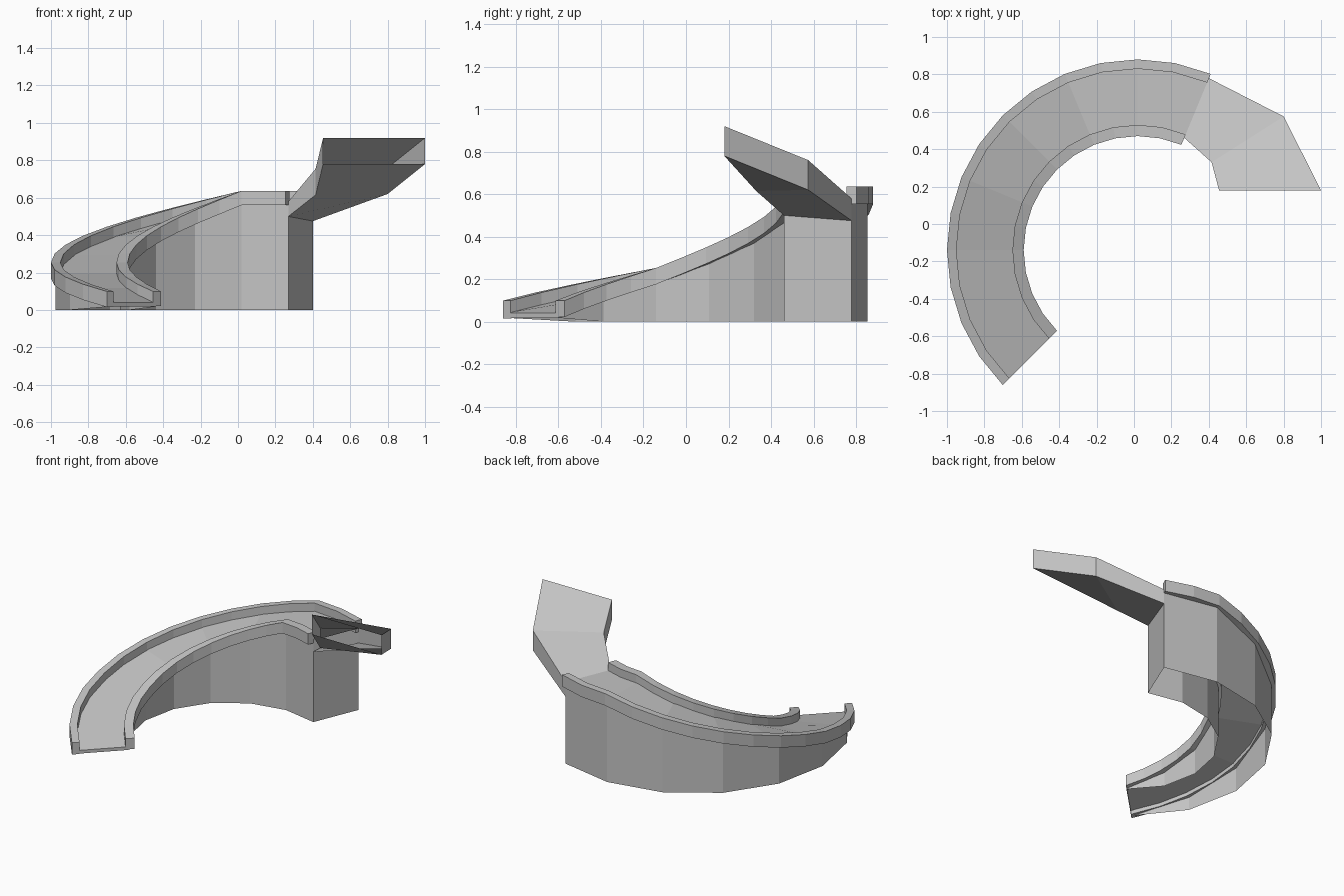
import bpy, bmesh
from math import radians, sin, cos

if "Cube" in bpy.data.objects:
    bpy.data.objects.remove(bpy.data.objects["Cube"], do_unlink=True)

CENTRE = (0.02, -0.14)
START, END = 67.5, 225.0

grey = bpy.data.materials.new("plain_grey")
grey.use_nodes = True
colour = (0.55, 0.55, 0.55, 1)
grey.diffuse_color = colour
grey.node_tree.nodes["Principled BSDF"].inputs["Base Color"].default_value = colour


def polar(radius, angle, z):
    a = radians(angle)
    return (CENTRE[0] + radius * cos(a), CENTRE[1] + radius * sin(a), z)


def rail_top(angle):
    # level landing, steep run, then a gentler run-out
    if angle <= 90:
        return 0.637
    if angle <= 180:
        return 0.637 - 0.384 * (angle - 90) / 90
    return 0.253 - 0.154 * (angle - 180) / 45


def floor_height(angle):
    return rail_top(angle) - 0.058


def angles(steps):
    return [START + (END - START) * i / steps for i in range(steps + 1)]


def bridge(bm, rings, closed):
    count = len(rings[0])
    for a, b in zip(rings, rings[1:]):
        for i in range(count if closed else count - 1):
            j = (i + 1) % count
            bm.faces.new((a[i], a[j], b[j], b[i]))


def finish(bm, name):
    bmesh.ops.recalc_face_normals(bm, faces=bm.faces)
    mesh = bpy.data.meshes.new(name)
    bm.to_mesh(mesh)
    bm.free()
    mesh.materials.append(grey)
    obj = bpy.data.objects.new(name, mesh)
    bpy.context.collection.objects.link(obj)
    return obj


# Curved side rails: a rectangular section swept round the arc
def rail(name, inner, outer, height):
    bm = bmesh.new()
    rings = []
    for a in angles(14):
        top = rail_top(a)
        section = [(inner, top - height), (outer, top - height), (outer, top), (inner, top)]
        rings.append([bm.verts.new(polar(r, a, z)) for r, z in section])
    bridge(bm, rings, True)
    bm.faces.new(rings[0])
    bm.faces.new(rings[-1])
    finish(bm, name)


rail("outer_rail", 0.97, 1.02, 0.084)
rail("inner_rail", 0.61, 0.67, 0.077)

# Ramp floor with hollow support walls down to the ground
R_IN, R_OUT = 0.65, 0.995
bm = bmesh.new()
rings = []
for a in angles(7):
    z = floor_height(a)
    base = 0.018 if a == END else 0.0
    section = [(R_IN, base), (R_IN, z), (R_OUT, z), (R_OUT, base)]
    rings.append([bm.verts.new(polar(r, a, h)) for r, h in section])
bridge(bm, rings, False)
bm.faces.new(rings[-1])
# Upper end wall stops where the chute joins
top_in = bm.verts.new(polar(R_IN, START, 0.50))
top_out = bm.verts.new(polar(R_OUT, START, 0.475))
bm.faces.new((rings[0][0], rings[0][3], top_out, top_in))
finish(bm, "ramp_and_support")

# Open-ended upper chute: inner and outer edge with bottom and top heights
x_in, y_in, _ = polar(R_IN, START, 0)
x_out, y_out, _ = polar(R_OUT, START, 0)
deck = floor_height(START)
stations = [
    ((x_in, y_in, 0.50, deck), (x_out, y_out, 0.475, deck)),
    ((0.415, 0.33, 0.615, 0.755), (0.80, 0.575, 0.62, 0.76)),
    ((0.455, 0.18, 0.78, 0.92), (1.0, 0.18, 0.78, 0.92)),
]
bm = bmesh.new()
rings = []
for (xi, yi, bi, ti), (xo, yo, bo, to) in stations:
    corners = [(xi, yi, bi), (xo, yo, bo), (xo, yo, to), (xi, yi, ti)]
    rings.append([bm.verts.new(c) for c in corners])
bridge(bm, rings, True)
finish(bm, "upper_chute")
